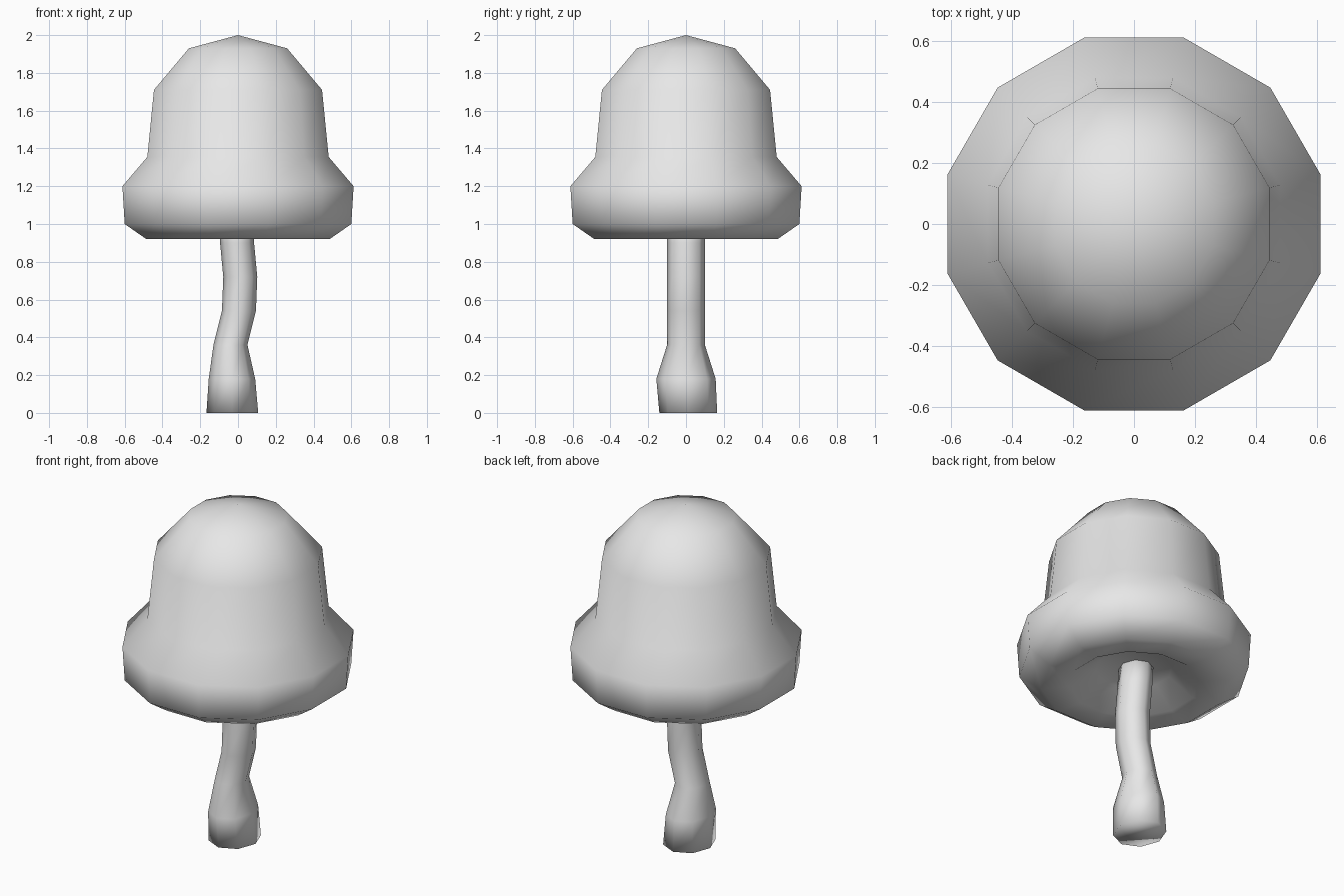
import bpy, bmesh, math

cube = bpy.data.objects.get("Cube")
if cube:
    bpy.data.objects.remove(cube, do_unlink=True)

grey = bpy.data.materials.new("light_grey")
grey.use_nodes = True
colour = (0.8, 0.8, 0.8, 1)
grey.diffuse_color = colour
grey.node_tree.nodes["Principled BSDF"].inputs["Base Color"].default_value = colour


def loft(name, rings, sides, phase):
    """Skin elliptical rings (cx, cy, z, rx, ry); a zero radius makes a tip."""
    bm = bmesh.new()
    loops = []
    for cx, cy, z, rx, ry in rings:
        count = sides if rx else 1
        angles = [phase + math.tau * i / sides for i in range(count)]
        loops.append([bm.verts.new((cx + rx * math.cos(a), cy + ry * math.sin(a), z))
                      for a in angles])
    for low, high in zip(loops, loops[1:]):
        for i in range(sides):
            j = (i + 1) % sides
            if len(low) == 1:
                bm.faces.new((low[0], high[j], high[i]))
            elif len(high) == 1:
                bm.faces.new((low[i], low[j], high[0]))
            else:
                bm.faces.new((low[i], low[j], high[j], high[i]))
    for ends in (loops[0], loops[-1]):
        if len(ends) > 1:
            bm.faces.new(ends)
    bmesh.ops.recalc_face_normals(bm, faces=bm.faces)
    for face in bm.faces:
        face.smooth = True
    mesh = bpy.data.meshes.new(name)
    bm.to_mesh(mesh)
    bm.free()
    mesh.materials.append(grey)
    obj = bpy.data.objects.new(name, mesh)
    bpy.context.collection.objects.link(obj)
    return obj


# Bell-shaped cap with a hollow underside: (half width, height) from inside out
cap_profile = [(0, 1.03), (0.2, 1.02), (0.34, 0.925), (0.485, 0.92), (0.6, 1.0),
               (0.612, 1.2), (0.48, 1.355), (0.445, 1.71), (0.26, 1.93), (0, 2.0)]
corner = math.cos(math.pi / 12)
loft("cap", [(0, 0, z, w / corner, w / corner) for w, z in cap_profile],
     12, math.pi / 12)

# Crooked stem with a swollen foot
loft("stem", [(-0.03, 0.012, 0, 0.137, 0.153),
              (-0.032, 0, 0.18, 0.123, 0.157),
              (-0.04, 0, 0.36, 0.09, 0.1),
              (0.005, 0, 0.54, 0.09, 0.1),
              (0.012, 0, 0.72, 0.09, 0.1),
              (-0.005, 0, 0.9, 0.09, 0.1),
              (-0.015, 0, 1.05, 0.09, 0.1)], 8, 0)
